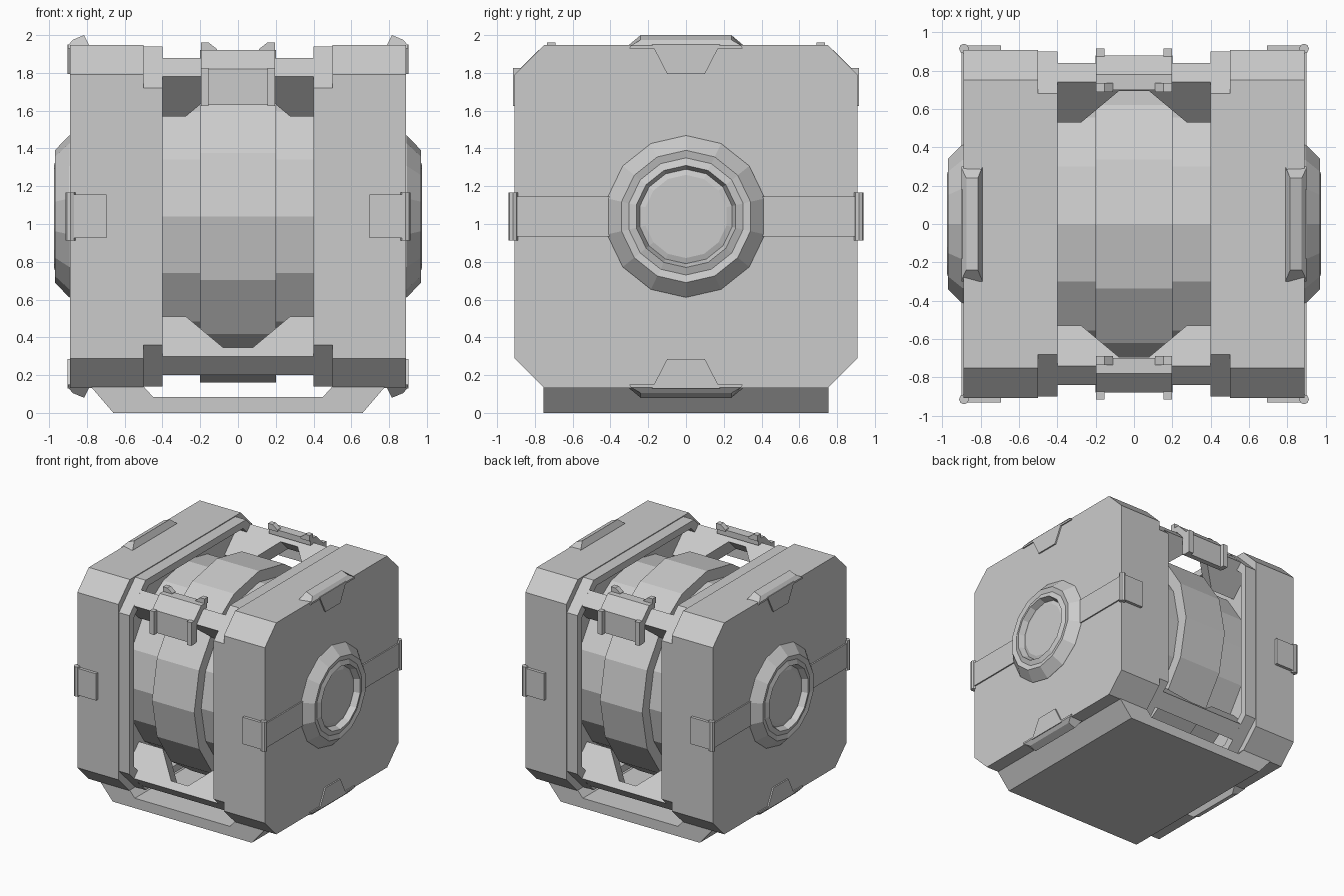
import bpy, bmesh, math
from mathutils import Matrix

if "Cube" in bpy.data.objects:
    bpy.data.objects.remove(bpy.data.objects["Cube"])

CZ = 1.04  # height of the central axis


def finish(name, bm, matrix=None):
    if matrix is not None:
        bmesh.ops.transform(bm, matrix=matrix, verts=bm.verts)
    bmesh.ops.recalc_face_normals(bm, faces=bm.faces)
    me = bpy.data.meshes.new(name)
    bm.to_mesh(me)
    bm.free()
    ob = bpy.data.objects.new(name, me)
    bpy.context.collection.objects.link(ob)
    return ob


def prism(name, pts, a, b, axis, matrix=None, taper=None):
    """Extrude a 2D outline along an axis: x -> (y,z), y -> (x,z)."""
    bm = bmesh.new()
    put = (lambda p, t: (t, p[0], p[1])) if axis == 'x' else (lambda p, t: (p[0], t, p[1]))
    rows = []
    for t in (a, b):
        rows.append([bm.verts.new(put(p, t * (taper[i] if taper else 1))) for i, p in enumerate(pts)])
    bm.faces.new(rows[0])
    bm.faces.new(rows[1][::-1])
    n = len(pts)
    for i in range(n):
        j = (i + 1) % n
        bm.faces.new((rows[0][i], rows[1][i], rows[1][j], rows[0][j]))
    return finish(name, bm, matrix)


def box(name, x, y, z, matrix=None):
    return prism(name, [(x[0], z[0]), (x[1], z[0]), (x[1], z[1]), (x[0], z[1])], y[0], y[1], 'y', matrix)


def octagon(h, c):
    k = h - c
    return [(y, CZ + z) for y, z in ((h, k), (k, h), (-k, h), (-h, k), (-h, -k), (-k, -h), (k, -h), (h, -k))]


def lathe(name, profile, n, matrix=None):
    """Revolve (radius, x) points around the x axis, with a vertex at the top."""
    bm = bmesh.new()
    rings = [[bm.verts.new((x, r * math.sin(2 * math.pi * i / n), CZ + r * math.cos(2 * math.pi * i / n)))
              for i in range(n)] for r, x in profile]
    for p, q in zip(rings, rings[1:]):
        for i in range(n):
            j = (i + 1) % n
            bm.faces.new((p[i], p[j], q[j], q[i]))
    bm.faces.new(rings[0])
    bm.faces.new(rings[-1])
    return finish(name, bm, matrix)


def flip(x=1, y=1, z=1):
    m = Matrix.Diagonal((x, y, z, 1))
    return Matrix.Translation((0, 0, CZ)) @ m @ Matrix.Translation((0, 0, -CZ))


def rim(name, matrix):
    """Raised octagonal frame on the inside of a side panel."""
    bm = bmesh.new()
    loops = [[bm.verts.new((x, y, z)) for y, z in o] for o, x in
             ((octagon(.9, .22), .51), (octagon(.9, .22), .4), (octagon(.84, .2), .4), (octagon(.84, .2), .51))]
    for k in range(4):
        p, q = loops[k], loops[(k + 1) % 4]
        for i in range(8):
            j = (i + 1) % 8
            bm.faces.new((p[i], p[j], q[j], q[i]))
    return finish(name, bm, matrix)


# Central stepped drum
lathe('drum', [(.785, -.5), (.785, -.2), (.88, -.2), (.88, .2), (.785, .2), (.785, .5)], 16)

# Notched corner beams reaching towards the drum
notched = [(-.5, 1.117), (-.5, .82), (-.275, .82), (-.08, 1.05), (.08, 1.05), (.275, .82), (.5, .82), (.5, 1.117)]
for k in range(4):
    m = Matrix.Translation((0, 0, CZ)) @ Matrix.Rotation(math.radians(45 + 90 * k), 4, 'X')
    prism('corner_beam', notched, -.07, .07, 'y', m)

# Base channel
prism('base', [(-.66, 0), (.66, 0), (.78, .14), (.5, .14), (.45, .085), (-.45, .085), (-.5, .14), (-.78, .14)],
      -.755, .755, 'y')

hub = [(.432, .88), (.427, .895), (.35, .97), (.31, .96), (.27, .975), (.25, .925), (.22, .935)]
clip = [(.79, 1.93), (.79, 1.95), (.815, 2.0), (.875, 1.975), (.9, 1.945), (.9, 1.93)]
for s in (1, -1):
    # Side panel with inner rim and round hub
    prism('side_panel', octagon(.907, .155), .5, .89, 'x', flip(s))
    rim('panel_rim', flip(s))
    lathe('hub', hub, 14, flip(s))
    for t in (1, -1):
        m = flip(s, t)
        # Strap wrapping from hub to panel front
        box('strap', (.88, .901), (-.92, -.38), (.935, 1.145), m)
        box('strap_end', (.695, .89), (-.932, -.9), (.925, 1.155), m)
        bm = bmesh.new()
        bmesh.ops.create_cone(bm, cap_ends=True, segments=8, radius1=.026, radius2=.026, depth=.255,
                              matrix=Matrix.Translation((.887, -.915, CZ)))
        finish('strap_pin', bm, m)
        # Clip on the top and bottom edges
        m = flip(s, 1, t)
        prism('edge_clip', clip, -.3, .3, 'y', m, taper=(1, 1, .8, .8, .97, 1))
        prism('clip_tab', [(-.18, 1.95), (-.1, 1.795), (.1, 1.795), (.18, 1.95)], .88, .902, 'x', m)

# Latches over the top front and back beams
latch = [(-.88, 1.63), (-.88, 1.82), (-.78, 1.92), (-.70, 1.92), (-.70, 1.87), (-.76, 1.87), (-.835, 1.79), (-.835, 1.63)]
for t in (1, -1):
    prism('latch', latch, -.197, .197, 'x', flip(1, t))
    for s in (1, -1):
        m = flip(s, t)
        box('latch_post', (.155, .197), (-.915, -.86), (1.625, 1.825), m)
        prism('latch_knob', [(.11, 1.91), (.11, 1.925), (.155, 1.96), (.197, 1.96), (.197, 1.91)],
              -.735, -.69, 'y', m)
